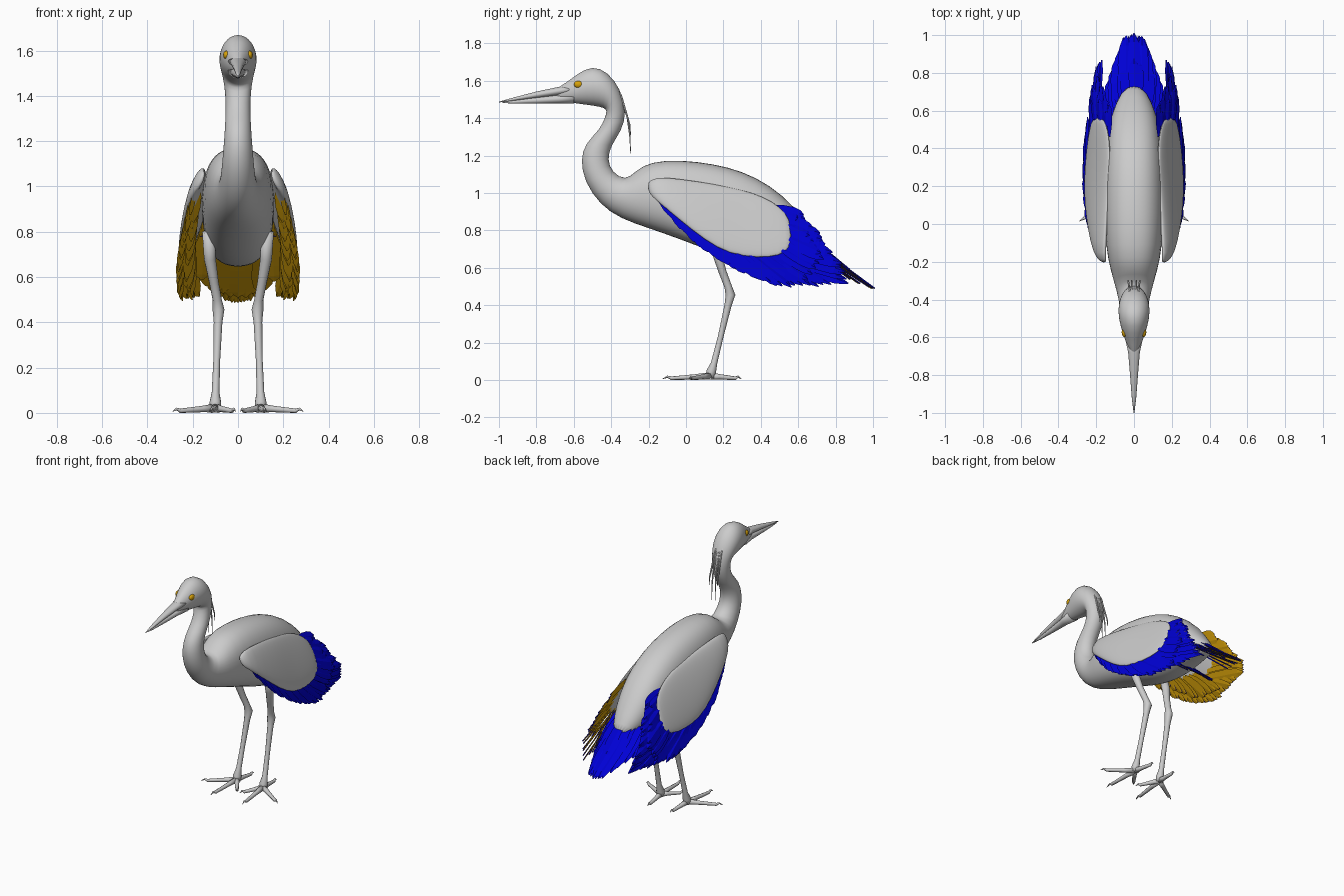
import bpy, bmesh, math, random
from mathutils import Vector as V

random.seed(4)
if "Cube" in bpy.data.objects:
    bpy.data.objects.remove(bpy.data.objects["Cube"])


def material(name, rgb):
    m = bpy.data.materials.new(name)
    m.use_nodes = True
    m.diffuse_color = (*rgb, 1)
    m.node_tree.nodes["Principled BSDF"].inputs["Base Color"].default_value = (*rgb, 1)
    return m


GREY = material("plumage_grey", (0.6, 0.6, 0.6))
BLUE = material("feather_blue", (0.0, 0.0, 0.65))
GOLD = material("underside_gold", (0.68, 0.36, 0.003))


def finish(name, bm, mats, smooth=True, mirror=False, subsurf=0):
    bmesh.ops.recalc_face_normals(bm, faces=bm.faces)
    me = bpy.data.meshes.new(name)
    bm.to_mesh(me)
    bm.free()
    for m in mats:
        me.materials.append(m)
    if smooth:
        me.shade_smooth()
    ob = bpy.data.objects.new(name, me)
    bpy.context.collection.objects.link(ob)
    if mirror:
        ob.modifiers.new("Mirror", "MIRROR").use_mirror_merge = False
    if subsurf:
        s = ob.modifiers.new("Smooth", "SUBSURF")
        s.levels = s.render_levels = subsurf


def skin(bm, rings):
    """Bridge a list of point rings and cap both ends."""
    loops = [[bm.verts.new(p) for p in r] for r in rings]
    n = len(loops[0])
    for a, b in zip(loops, loops[1:]):
        for i in range(n):
            j = (i + 1) % n
            bm.faces.new((a[i], a[j], b[j], b[i]))
    bm.faces.new(loops[0])
    bm.faces.new(loops[-1])


def oval(top, bottom, w, n=20, power=1.0):
    """Cross-section hung between a top and a bottom point."""
    c, h = (top + bottom) / 2, (top - bottom) / 2
    soft = lambda v: math.copysign(abs(v) ** power, v)
    turn = [2 * math.pi * i / n for i in range(n)]
    return [c + h * soft(math.cos(a)) + V((w * soft(math.sin(a)), 0, 0)) for a in turn]


def loft(name, sections, **kw):
    """Sections are (top y, top z, bottom y, bottom z, half width)."""
    bm = bmesh.new()
    skin(bm, [oval(V((0, a, b)), V((0, c, d)), w, power=0.85 if w > 0.11 else 1)
              for a, b, c, d, w in sections])
    finish(name, bm, [GREY], **kw)


def tube(bm, pts, n=8):
    """Round tube through (x, y, z, radius) points."""
    ps = [V(p[:3]) for p in pts]
    span = ps[-1] - ps[0]
    ref = V((1, 0, 0)) if abs(span.z) > 0.7 * span.length else V((0, 0, 1))
    rings = []
    for i, p in enumerate(ps):
        t = ps[min(i + 1, len(ps) - 1)] - ps[max(i - 1, 0)]
        u = t.cross(ref).normalized()
        v = u.cross(t).normalized()
        rings.append([p + pts[i][3] * (u * math.cos(k * math.tau / n) + v * math.sin(k * math.tau / n))
                      for k in range(n)])
    skin(bm, rings)


# Head, curved neck and body in one loft
loft("body", [
    (-.70, 1.558, -.70, 1.50, .02), (-.64, 1.588, -.64, 1.487, .037),
    (-.58, 1.64, -.57, 1.475, .062),
    (-.50, 1.682, -.49, 1.465, .084), (-.42, 1.65, -.44, 1.455, .084),
    (-.35, 1.56, -.42, 1.44, .07), (-.315, 1.43, -.435, 1.40, .056),
    (-.345, 1.33, -.46, 1.34, .055), (-.40, 1.255, -.54, 1.265, .058),
    (-.42, 1.18, -.565, 1.18, .064), (-.395, 1.11, -.545, 1.06, .072),
    (-.32, 1.065, -.46, .935, .082), (-.27, 1.12, -.35, .86, .105),
    (-.19, 1.17, -.2, .81, .14), (-.03, 1.18, -.03, .75, .158),
    (.15, 1.158, .12, .69, .163), (.3, 1.12, .26, .65, .16),
    (.45, 1.045, .38, .64, .15), (.58, .93, .48, .65, .132),
    (.68, .80, .58, .66, .1), (.75, .70, .69, .66, .05)], subsurf=1)

# Beak halves, meeting along the mouth line
loft("upper_beak", [(-.60, 1.58, -.60, 1.53, .048), (-.68, 1.567, -.68, 1.522, .031),
                    (-.8, 1.542, -.8, 1.508, .021), (-.93, 1.508, -.93, 1.492, .011),
                    (-1, 1.488, -1, 1.484, .002)])
loft("lower_beak", [(-.60, 1.535, -.60, 1.478, .045), (-.68, 1.525, -.68, 1.479, .028),
                    (-.8, 1.511, -.8, 1.477, .018), (-.92, 1.495, -.92, 1.478, .009),
                    (-.98, 1.487, -.98, 1.481, .002)])

# Eyes
bm = bmesh.new()
bmesh.ops.create_uvsphere(bm, u_segments=16, v_segments=10, radius=.026)
bmesh.ops.scale(bm, verts=bm.verts, vec=(.55, 1, .75))
bmesh.ops.translate(bm, verts=bm.verts, vec=(.051, -.573, 1.58))
finish("eyes", bm, [GOLD], mirror=True)

# Crest plumes behind the head
bm = bmesh.new()
for x, drop in ((.01, 0), (.024, .1)):
    tube(bm, [(x, -.385, 1.585, .004), (x, -.347, 1.52, .005), (x * 1.2, -.312, 1.40, .005),
              (x * 1.3, -.30, 1.31 + drop / 2, .004), (x * 1.3, -.296, 1.21 + drop, .001)], 6)
finish("crest_plumes", bm, [GREY], mirror=True)

# Folded wing shells: top edge point, bottom edge point, thickness
WING = [((.15, -.21, 1.05), (.17, -.20, 1.0), .012), ((.16, -.17, 1.09), (.205, -.16, .96), .024),
        ((.15, -.02, 1.075), (.235, -.04, .86), .029), ((.14, .15, 1.05), (.255, .10, .745), .03),
        ((.13, .3, 1.02), (.26, .23, .67), .027), ((.13, .42, .98), (.25, .38, .65), .024),
        ((.14, .50, .93), (.235, .50, .66), .018), ((.16, .56, .86), (.215, .57, .71), .008)]
bm = bmesh.new()
skin(bm, [oval(V(t), V(b), w) for t, b, w in WING])
finish("wings", bm, [GREY], mirror=True, subsurf=1)


def feather(bm, base, tip, out, w):
    """Ridged blade, blue on the outer side and gold on the inner side."""
    d = tip - base
    side = d.cross(out).normalized()
    n = side.cross(d).normalized()
    rows = []
    for t, k in ((0, .45), (.3, .9), (.65, 1), (.87, .75), (1, .12)):
        c = base + d * t
        rows.append([bm.verts.new(p) for p in
                     (c - side * w * k, c + n * .005, c + side * w * k, c - n * .003)])
    for a, b in zip(rows, rows[1:]):
        for i in range(4):
            j = (i + 1) % 4
            bm.faces.new((a[i], a[j], b[j], b[i])).material_index = 0 if i < 2 else 1
    bm.faces.new(rows[0])
    bm.faces.new(rows[-1])


def along(pts, t):
    f = t * (len(pts) - 1)
    i = min(int(f), len(pts) - 2)
    return V(pts[i]).lerp(V(pts[i + 1]), f - i)


def row(bm, bases, tips, out, n, w, jitter=.012):
    """Spread overlapping feathers between two guide lines."""
    out = V(out).normalized()
    for i in range(n):
        t = i / (n - 1)
        lift = out * .004 * (i % 3)
        a, b = along(bases, t) + lift, along(tips, t) + lift
        b += (b - a).normalized() * random.uniform(-jitter, jitter)
        feather(bm, a, b, out, w * random.uniform(.9, 1.15))


# Flight feathers: lower edge, inner lining, then the rear fan in two layers
bm = bmesh.new()
row(bm, [(.19, -.15, .99), (.22, -.02, .86), (.24, .14, .74), (.245, .3, .68), (.225, .45, .69)],
    [(.21, -.07, .87), (.245, .07, .72), (.262, .25, .6), (.25, .51, .495), (.185, .77, .51)],
    (1, .5, .35), 30, .026)
row(bm, [(.175, -.08, .98), (.19, .06, .86), (.2, .2, .77), (.2, .36, .73)],
    [(.195, .02, .84), (.215, .18, .69), (.225, .36, .57), (.2, .6, .52)],
    (1, .6, .4), 16, .034)
row(bm, [(.225, .38, .69), (.205, .48, .74), (.17, .5, .82), (.125, .46, .92)],
    [(.17, .87, .515), (.195, .83, .61), (.185, .77, .69), (.16, .71, .78), (.125, .62, .88)],
    (1, .25, .5), 18, .032)
row(bm, [(.225, .44, .68), (.21, .55, .72), (.175, .55, .81), (.14, .51, .89)],
    [(.22, .66, .53), (.22, .73, .64), (.185, .67, .75), (.14, .6, .86)],
    (1, .25, .5), 12, .027)
finish("wing_feathers", bm, [BLUE, GOLD], smooth=False, mirror=True)

# Steep tail fan and the coverts beneath it
bm = bmesh.new()
row(bm, [(-.11, .52, .78), (-.06, .58, .76), (0, .64, .75), (.06, .58, .76), (.11, .52, .78)],
    [(-.13, .76, .57), (-.055, .98, .495), (0, 1, .485), (.055, .98, .495), (.13, .76, .57)],
    (0, .65, .75), 17, .032, .005)
row(bm, [(-.07, .6, .76), (0, .65, .77), (.07, .6, .76)],
    [(-.085, .79, .60), (0, .88, .58), (.085, .79, .60)], (0, .65, .75), 9, .032)
finish("tail_feathers", bm, [BLUE, GOLD], smooth=False)

bm = bmesh.new()
row(bm, [(-.15, .36, .78), (-.1, .4, .72), (0, .46, .68), (.1, .4, .72), (.15, .36, .78)],
    [(-.16, .56, .58), (-.1, .64, .53), (0, .68, .505), (.1, .64, .53), (.16, .56, .58)],
    (0, .65, .75), 13, .045)
finish("undertail_feathers", bm, [BLUE, GOLD], smooth=False)

# Legs with a swollen joint
bm = bmesh.new()
tube(bm, [(.13, .13, .80, .028), (.124, .165, .68, .026), (.107, .195, .58, .021), (.092, .225, .50, .02),
          (.086, .238, .455, .026), (.088, .225, .40, .019), (.094, .185, .23, .015),
          (.099, .15, .09, .017), (.1, .135, .045, .026), (.1, .13, .012, .024)], 12)
finish("legs", bm, [GREY], mirror=True)

# Toes with fine raised claws
bm = bmesh.new()
for x, y in ((.12, -.125), (.29, .015), (.01, .005), (.085, .295)):
    start, end = V((.1, .13, .022)), V((x, y, .006))
    mids = [(0, .02, 0), (.3, .014, 0), (.55, .012, 0), (.82, .01, 0), (.9, .006, .01), (1, .001, 0)]
    tube(bm, [(*(start.lerp(end, t) + V((0, 0, up))), r) for t, r, up in mids])
for v in bm.verts:
    v.co.z = max(v.co.z, 0)
finish("toes", bm, [GREY], mirror=True)
